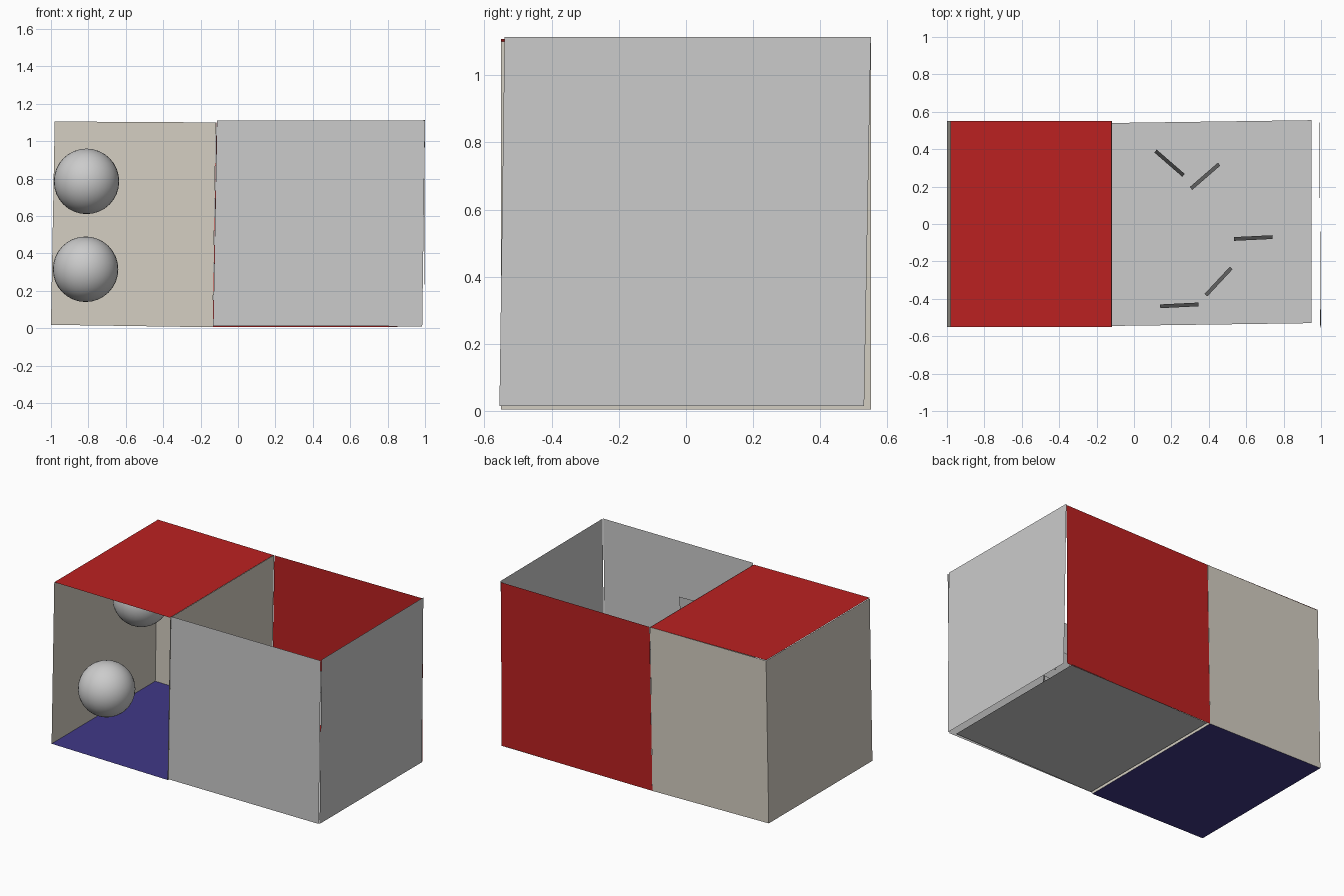
import bpy, math
from mathutils import Vector

if "Cube" in bpy.data.objects:
    bpy.data.objects.remove(bpy.data.objects["Cube"])


def material(name, rgb):
    m = bpy.data.materials.new(name)
    m.diffuse_color = (*rgb, 1)
    m.use_nodes = True
    m.node_tree.nodes["Principled BSDF"].inputs["Base Color"].default_value = m.diffuse_color
    return m


RED = material("red", (0.5, 0.015, 0.015))
BLUE = material("blue", (0.05, 0.04, 0.24))
BEIGE = material("beige", (0.66, 0.62, 0.54))


def panel(name, corners, mat=None):
    mesh = bpy.data.meshes.new(name)
    mesh.from_pydata(corners, [], [(0, 1, 2, 3)])
    ob = bpy.data.objects.new(name, mesh)
    bpy.context.collection.objects.link(ob)
    if mat:
        mesh.materials.append(mat)
    return ob


# Left compartment, open at the front
panel("left_floor", [(-1, -.55, .018), (-.135, -.55, .005),
                     (-.135, .55, .005), (-1, .55, .018)], BLUE)
panel("left_roof", [(-.98, -.55, 1.108), (-.12, -.55, 1.1),
                    (-.12, .55, 1.1), (-.98, .55, 1.108)], RED)
panel("left_side_wall", [(-1, .55, .018), (-1, -.55, .018),
                         (-.98, -.55, 1.105), (-.98, .55, 1.105)], BEIGE)
panel("left_back_wall", [(-.135, .55, .005), (-1, .55, .018),
                         (-.98, .55, 1.105), (-.118, .55, 1.1)], BEIGE)
panel("left_divider", [(-.138, -.55, .005), (-.138, .55, .005),
                       (-.118, .55, 1.1), (-.118, -.55, 1.1)], BEIGE)

# Right compartment, open at the top
panel("right_floor", [(-.12, -.545, .01), (.95, -.53, .01),
                      (.95, .555, .01), (-.12, .54, .01)])
panel("right_front_wall", [(-.133, -.55, .012), (.985, -.55, .01),
                           (1, -.55, 1.11), (-.113, -.55, 1.11)])
panel("right_back_wall", [(.985, .55, .008), (-.135, .55, .005),
                          (-.115, .55, 1.1), (.99, .55, 1.105)], RED)
panel("right_end_wall", [(.995, -.555, .015), (.995, .53, .015),
                         (.992, .55, 1.113), (.999, -.54, 1.113)])

# Two balls floating in the left compartment
for i, pos in enumerate([(-.81, .13, .785), (-.815, -.23, .315)]):
    bpy.ops.mesh.primitive_uv_sphere_add(segments=32, ring_count=16,
                                         radius=.175, location=pos)
    bpy.context.object.name = f"ball_{i + 1}"
    bpy.ops.object.shade_smooth()

# Five small upright cards in the right compartment: ends seen from above, top height
cards = [((.115, .39), (.265, .26), .40),
         ((.305, .19), (.455, .32), .56),
         ((.535, -.08), (.74, -.07), .62),
         ((.385, -.38), (.52, -.235), .48),
         ((.14, -.44), (.345, -.43), .81)]
for i, (a, b, top) in enumerate(cards):
    a, b = Vector((*a, top)), Vector((*b, top))
    side = (b - a).cross(Vector((0, 0, 1))).normalized() * .01
    drop = Vector((0, 0, .21))
    panel(f"card_{i + 1}", [a + side - drop, b + side - drop, b - side, a - side])
